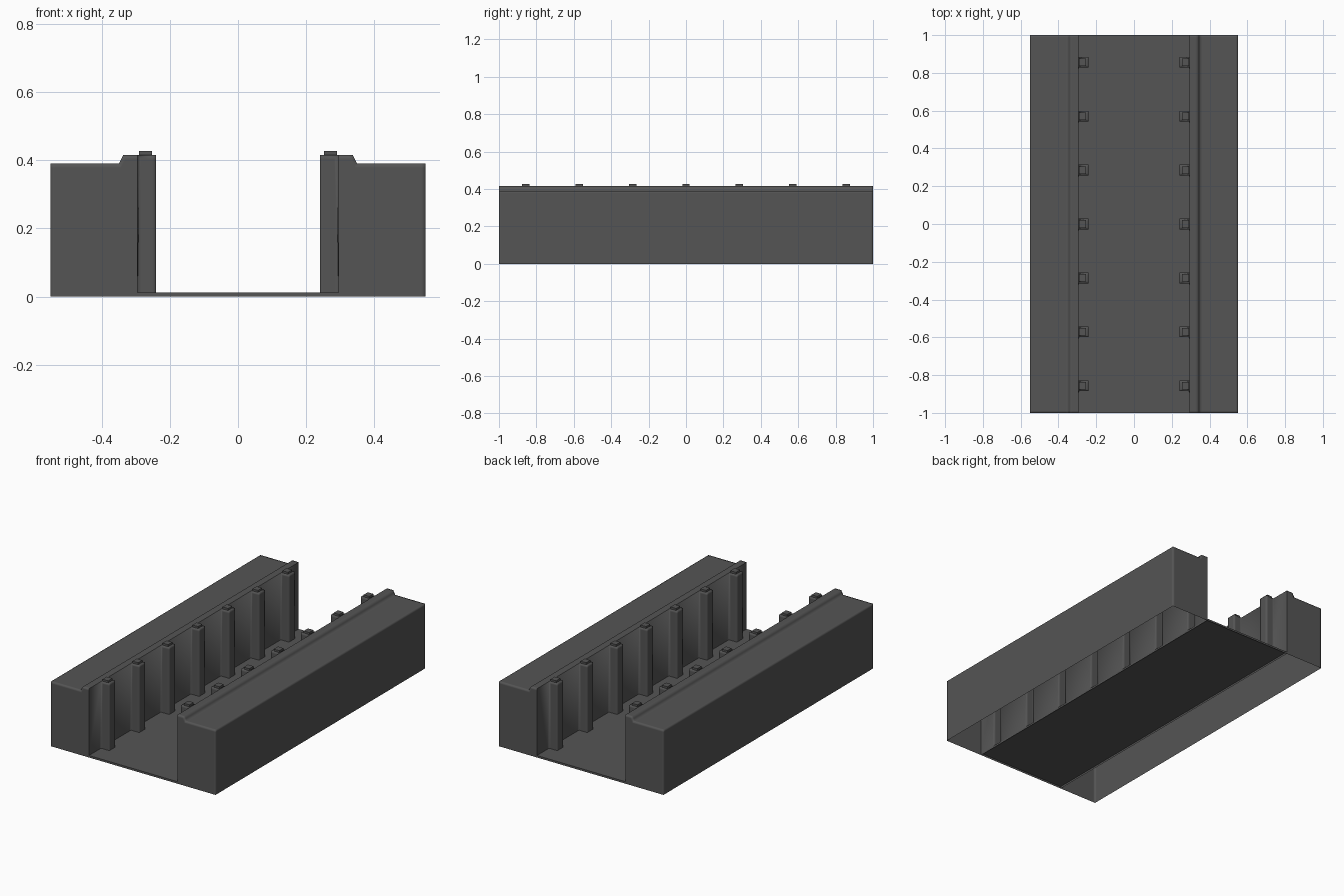
import bpy, bmesh, math

if "Cube" in bpy.data.objects:
    bpy.data.objects.remove(bpy.data.objects["Cube"])

WALL, PILLAR, OUTER = 0.295, 0.24, 0.55   # inner wall, pillar face, outer wall (x)
FLOOR_Z, WALL_Z, CURB_Z, CAP_Z = 0.012, 0.39, 0.415, 0.427
HALF = 0.028                               # half pillar width
ROWS = [(i - 3) * 2 / 7 for i in range(7)]

dark = bpy.data.materials.new("dark_metal")
dark.diffuse_color = (0.09, 0.09, 0.09, 1)
dark.use_nodes = True
dark.node_tree.nodes["Principled BSDF"].inputs["Base Color"].default_value = dark.diffuse_color


def face(bm, pts):
    return bm.faces.new([bm.verts.new(p) for p in pts])


# axis, sign: which way most of the part faces; soft: width of the softly shaded edges
def make(name, build, axis=2, sign=1, mirror=True, soft=0):
    bm = bmesh.new()
    build(bm)
    bmesh.ops.remove_doubles(bm, verts=bm.verts, dist=1e-5)
    bmesh.ops.recalc_face_normals(bm, faces=bm.faces)
    if sum(f.normal[axis] * f.calc_area() for f in bm.faces) * sign < 0:
        bmesh.ops.reverse_faces(bm, faces=bm.faces)
    if soft:
        # square-profile bevel: support loops that keep the silhouette sharp
        edges = [e for e in bm.edges if e.is_manifold and e.calc_face_angle() > 0.3]
        bmesh.ops.bevel(bm, geom=edges, offset=soft, segments=2, profile=1.0,
                        affect='EDGES', clamp_overlap=True)
    me = bpy.data.meshes.new(name)
    bm.to_mesh(me)
    bm.free()
    me.materials.append(dark)
    ob = bpy.data.objects.new(name, me)
    bpy.context.collection.objects.link(ob)
    bpy.ops.object.select_all(action='DESELECT')
    bpy.context.view_layer.objects.active = ob
    ob.select_set(True)
    bpy.ops.object.shade_smooth_by_angle(angle=math.radians(120 if soft else 35))
    if mirror:
        ob.modifiers.new("Mirror", 'MIRROR')


# hollow side bank, open underneath: curb, top, outer side and ends
def bank(bm):
    prof = [(WALL, 0), (WALL, CURB_Z), (0.337, CURB_Z), (0.35, WALL_Z),
            (OUTER, WALL_Z), (OUTER, 0)]
    for (x0, z0), (x1, z1) in zip(prof[1:], prof[2:]):
        face(bm, [(x0, -1, z0), (x1, -1, z1), (x1, 1, z1), (x0, 1, z0)])
    for y in (-1, 1):
        face(bm, [(x, y, z) for x, z in prof])


# inner wall folded out into hollow pillars
def inner_wall(bm):
    plan = [(WALL, -1)]
    for y in ROWS:
        plan += [(WALL, y - HALF), (PILLAR, y - HALF),
                 (PILLAR, y + HALF), (WALL, y + HALF)]
    plan.append((WALL, 1))
    for (x0, y0), (x1, y1) in zip(plan, plan[1:]):
        face(bm, [(x0, y0, FLOOR_Z), (x0, y0, CURB_Z),
                  (x1, y1, CURB_Z), (x1, y1, FLOOR_Z)])
    for y in ROWS:
        face(bm, [(PILLAR, y - HALF, CURB_Z), (WALL, y - HALF, CURB_Z),
                  (WALL, y + HALF, CURB_Z), (PILLAR, y + HALF, CURB_Z)])


# small raised studs on the pillar tops
def studs(bm):
    for y in ROWS:
        x0, x1, y0, y1 = 0.253, 0.29, y - 0.02, y + 0.02
        ring = [(x0, y0), (x1, y0), (x1, y1), (x0, y1)]
        for a, b in zip(ring, ring[1:] + ring[:1]):
            face(bm, [(*a, CURB_Z), (*b, CURB_Z), (*b, CAP_Z), (*a, CAP_Z)])
        face(bm, [(*p, CAP_Z) for p in ring])


# thin trench floor, open underneath, with a lip on every edge
def floor(bm):
    ring = [(-WALL, -1), (WALL, -1), (WALL, 1), (-WALL, 1)]
    face(bm, [(*p, FLOOR_Z) for p in ring])
    for a, b in zip(ring, ring[1:] + ring[:1]):
        face(bm, [(*a, 0), (*b, 0), (*b, FLOOR_Z), (*a, FLOOR_Z)])


make("side_bank", bank, soft=0.012)
make("inner_wall_pillars", inner_wall, axis=0, sign=-1, soft=0.012)
make("pillar_studs", studs)
make("trench_floor", floor, mirror=False)
